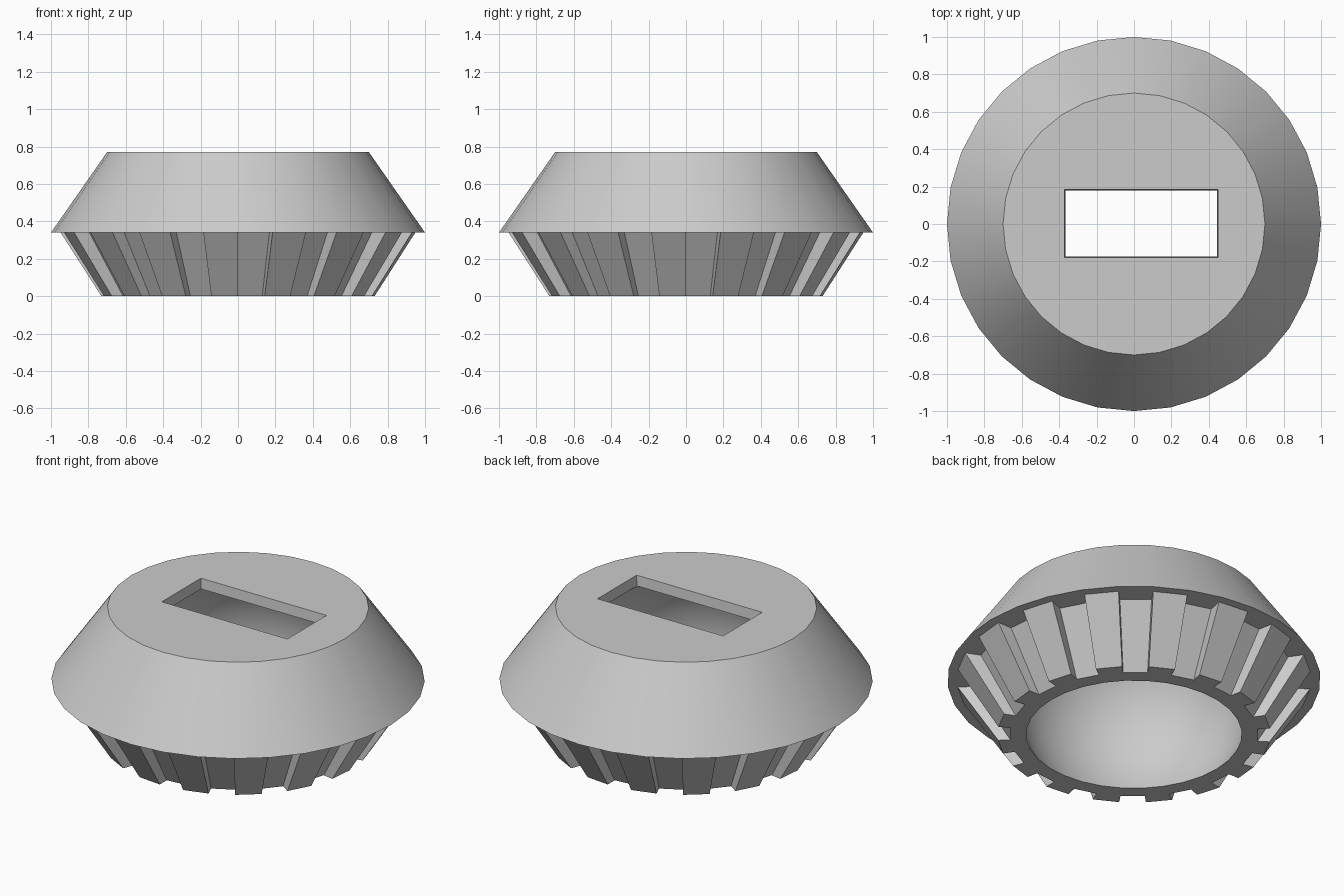
import bpy, bmesh, math

cube = bpy.data.objects.get("Cube")
if cube:
    bpy.data.objects.remove(cube, do_unlink=True)

SIDES = 32
TOP, RIM, CEILING = 0.77, 0.34, 0.71
FOOT_R = (0.665, 0.73)     # groove and tooth radius at the bottom
SHOULDER_R = (0.86, 0.948)  # groove and tooth radius under the rim
BOWL_R, BOWL_Z = 0.64, 0.276  # rounded hollow, cut flat at both ends
BOWL_RINGS = 12

grey = bpy.data.materials.new("plain grey")
grey.use_nodes = True
colour = (0.6, 0.6, 0.6, 1)
grey.diffuse_color = colour
grey.node_tree.nodes["Principled BSDF"].inputs["Base Color"].default_value = colour

# Profile of the hollow from the foot up to its ceiling
start = math.asin(-BOWL_Z / BOWL_R)
end = math.asin((CEILING - BOWL_Z) / BOWL_R)
bowl = []
for i in range(BOWL_RINGS + 1):
    t = start + (end - start) * i / BOWL_RINGS
    bowl.append((BOWL_R * math.cos(t), BOWL_Z + BOWL_R * math.sin(t)))
bowl[0] = (bowl[0][0], 0)
HOLE_R = bowl[0][0]

bm = bmesh.new()
cache = {}


def point(r, k, z):
    """Shared vertex at radius r, angular step k and height z."""
    key = (r, k % SIDES, z)
    if key not in cache:
        a = math.tau * key[1] / SIDES
        cache[key] = bm.verts.new((r * math.sin(a), -r * math.cos(a), z))
    return cache[key]


def face(*corners):
    bm.faces.new([point(*c) for c in corners])


for k in range(SIDES):
    n = k + 1
    tooth = k % 2  # every second step is a raised tooth
    low, high = FOOT_R[tooth], SHOULDER_R[tooth]

    # Sloping upper body
    face((1, k, RIM), (1, n, RIM), (0.7, n, TOP), (0.7, k, TOP))
    # Tooth or groove face, and the side wall of the step
    face((low, k, 0), (low, n, 0), (high, n, RIM), (high, k, RIM))
    face((FOOT_R[0], k, 0), (FOOT_R[1], k, 0),
         (SHOULDER_R[1], k, RIM), (SHOULDER_R[0], k, RIM))
    # Underside of the rim and the foot ring
    if tooth:
        face((1, k, RIM), (1, n, RIM), (high, n, RIM), (high, k, RIM))
        face((HOLE_R, k, 0), (HOLE_R, n, 0), (FOOT_R[0], n, 0),
             (low, n, 0), (low, k, 0), (FOOT_R[0], k, 0))
    else:
        face((1, k, RIM), (1, n, RIM), (SHOULDER_R[1], n, RIM),
             (high, n, RIM), (high, k, RIM), (SHOULDER_R[1], k, RIM))
        face((HOLE_R, k, 0), (HOLE_R, n, 0), (low, n, 0), (low, k, 0))
    # Rounded hollow inside
    for (r0, z0), (r1, z1) in zip(bowl, bowl[1:]):
        face((r0, k, z0), (r0, n, z0), (r1, n, z1), (r1, k, z1))

# Flat top and the ceiling of the hollow
for r, z in ((0.7, TOP), bowl[-1]):
    face(*[(r, k, z) for k in range(SIDES)])
bmesh.ops.recalc_face_normals(bm, faces=bm.faces)

mesh = bpy.data.meshes.new("ridged_knob")
bm.to_mesh(mesh)
bm.free()
mesh.materials.append(grey)
knob = bpy.data.objects.new("ridged_knob", mesh)
bpy.context.collection.objects.link(knob)

# Rectangular slot through the top, slightly narrower below
bpy.ops.mesh.primitive_cube_add(size=2, location=(0.038, 0.003, 0.74))
cutter = bpy.context.object
cutter.name = "slot_cutter"
cutter.hide_render = True
cutter.data.materials.append(grey)
for v in cutter.data.vertices:
    taper = 0.008 * v.co.z
    v.co = (v.co.x * (0.408 + taper), v.co.y * (0.18 + taper), v.co.z * 0.09)
bpy.context.view_layer.update()

bpy.ops.object.select_all(action='DESELECT')
knob.select_set(True)
bpy.context.view_layer.objects.active = knob
cut = knob.modifiers.new("slot", 'BOOLEAN')
cut.operation = 'DIFFERENCE'
cut.solver = 'EXACT'
cut.object = cutter
bpy.ops.object.modifier_apply(modifier=cut.name)
bpy.data.objects.remove(cutter, do_unlink=True)

bpy.ops.object.shade_smooth_by_angle(angle=math.radians(30))
